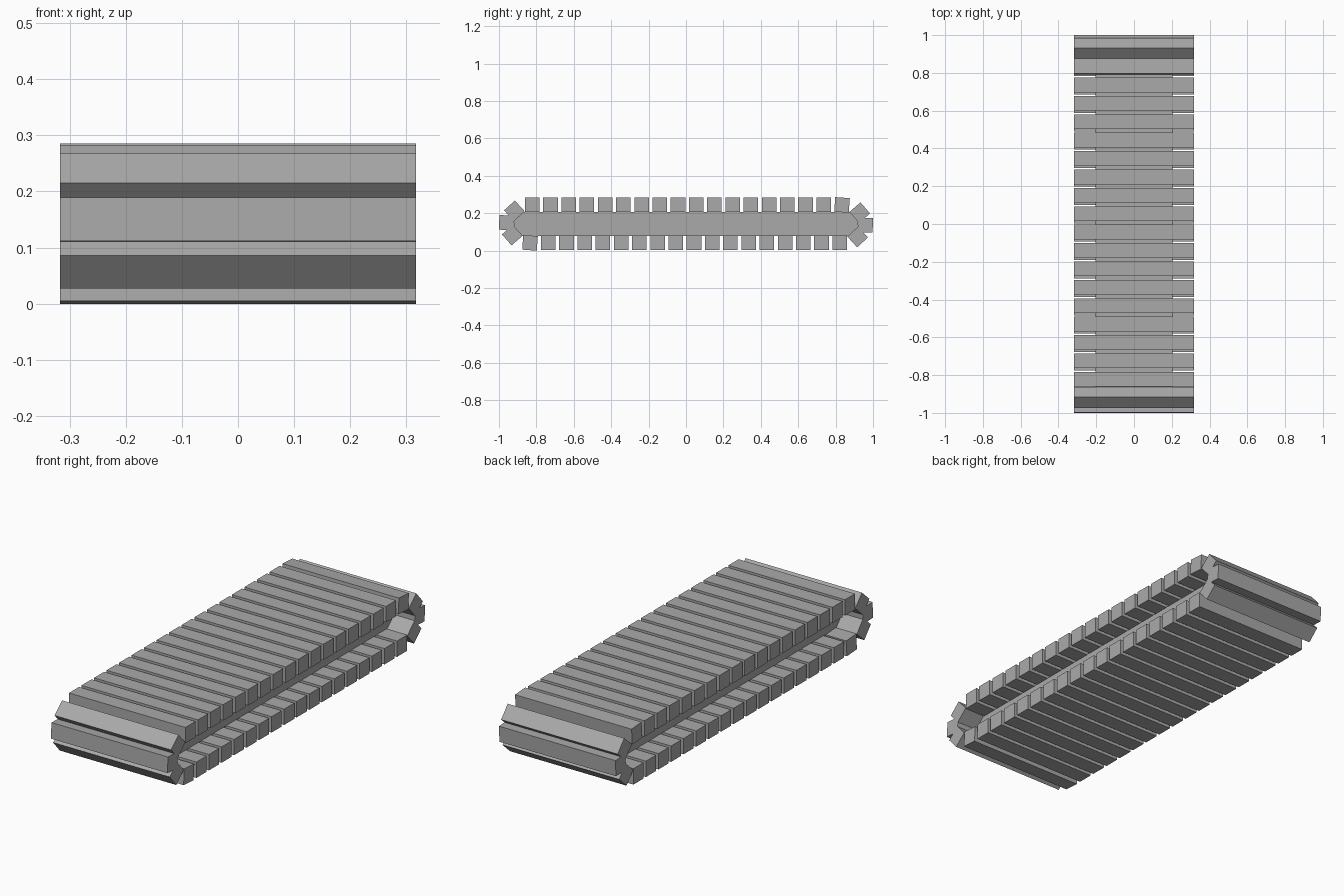
import bpy
import math

if "Cube" in bpy.data.objects:
    bpy.data.objects.remove(bpy.data.objects["Cube"])

MID_Z = 0.1425     # height of the loop's centre
SLAT = 0.078       # square section of a slat
WIDTH = 0.634      # slat length across the track

grey = bpy.data.materials.new("grey")
grey.diffuse_color = (0.4, 0.4, 0.4, 1)
grey.use_nodes = True
grey.node_tree.nodes["Principled BSDF"].inputs["Base Color"].default_value = grey.diffuse_color


def box(name, size, y, z, tilt=0.0):
    """Box centred on x = 0, tilted about the x axis (degrees)."""
    bpy.ops.mesh.primitive_cube_add(size=1, location=(0, y, z))
    ob = bpy.context.object
    ob.name = name
    ob.scale = size
    bpy.ops.object.transform_apply(location=False, rotation=False, scale=True)
    ob.rotation_euler.x = math.radians(tilt)
    ob.data.materials.append(grey)
    return ob


# inner bed between the two runs of slats
box("core", (0.41, 1.84, 0.129), 0, MID_Z)

# one half of the loop: straight run, then the slats turning round the end
half = [(-0.822 + 0.0974 * i, 0.244, 0) for i in range(17)]
half += [(-0.9175, 0.2125, 42.4),
         (-0.960, 0.149, 87.5),
         (-0.929, 0.0825, 131.1),
         (-0.834, 0.041, 176)]

# the other half is the same, turned by 180 degrees about the centre
for y, z, tilt in half:
    box("slat", (WIDTH, SLAT, SLAT), y, z, tilt)
    box("slat", (WIDTH, SLAT, SLAT), -y, 2 * MID_Z - z, tilt + 180)
